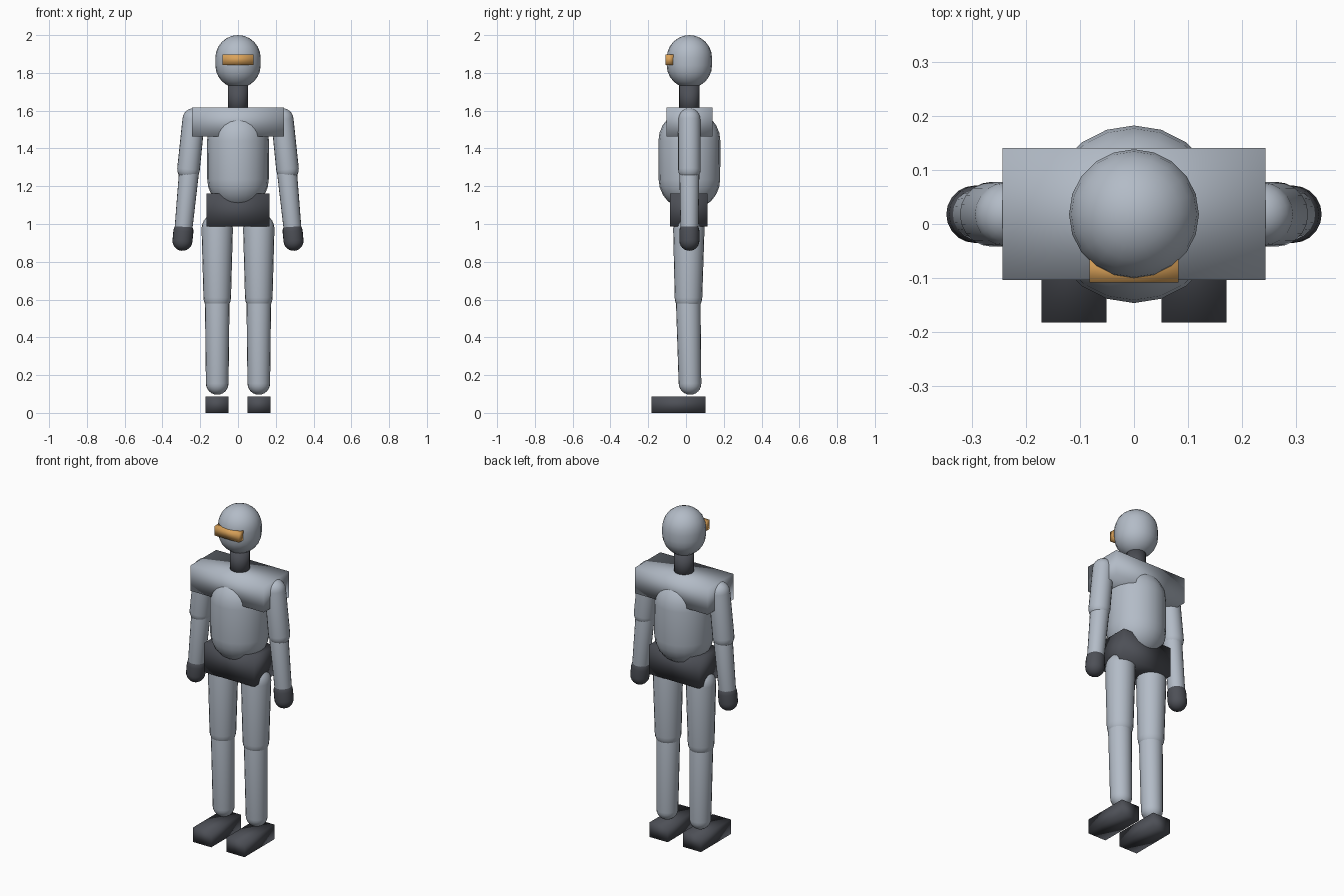
import bpy, bmesh, math
from mathutils import Vector

if "Cube" in bpy.data.objects:
    bpy.data.objects.remove(bpy.data.objects["Cube"])

SEGMENTS = 20   # sides around every round part
RINGS = 6       # rings in each rounded end
YC = 0.018      # depth of the body's centre line


def material(name, rgb):
    m = bpy.data.materials.new(name)
    m.diffuse_color = (*rgb, 1.0)
    m.use_nodes = True
    m.node_tree.nodes["Principled BSDF"].inputs["Base Color"].default_value = m.diffuse_color
    return m


LIGHT = material("light grey", (0.45, 0.50, 0.57))
DARK = material("dark grey", (0.075, 0.08, 0.095))
AMBER = material("amber", (0.70, 0.36, 0.10))


def finish(bm, name, mat, smooth=True):
    bmesh.ops.recalc_face_normals(bm, faces=bm.faces)
    mesh = bpy.data.meshes.new(name)
    bm.to_mesh(mesh)
    bm.free()
    mesh.materials.append(mat)
    for p in mesh.polygons:
        p.use_smooth = smooth
    obj = bpy.data.objects.new(name, mesh)
    bpy.context.collection.objects.link(obj)
    return obj


def box(name, mat, low, high, smooth=True):
    bm = bmesh.new()
    bmesh.ops.create_cube(bm, size=1)
    low, high = Vector(low), Vector(high)
    for v in bm.verts:
        v.co = Vector([low[i] + (v.co[i] + 0.5) * (high[i] - low[i]) for i in range(3)])
    return finish(bm, name, mat, smooth)


def capsule(name, mat, bottom, r0, top, r1):
    """Round-ended, optionally tapered limb between two sphere centres."""
    bottom, top = Vector(bottom), Vector(top)
    axis = (top - bottom).normalized()
    side = Vector((0, 1, 0))
    other = side.cross(axis)
    bm = bmesh.new()
    rings = []
    for centre, r, start in ((bottom, r0, -90), (top, r1, 0)):
        for k in range(RINGS + 1):
            lat = math.radians(start + 90 * k / RINGS)
            if abs(math.cos(lat)) < 1e-6:
                continue
            mid = centre + axis * (r * math.sin(lat))
            rad = r * math.cos(lat)
            rings.append([bm.verts.new(mid + rad * (
                math.cos(a) * side + math.sin(a) * other))
                for a in (2 * math.pi * i / SEGMENTS for i in range(SEGMENTS))])
    tips = bm.verts.new(bottom - axis * r0), bm.verts.new(top + axis * r1)
    for i in range(SEGMENTS):
        j = (i + 1) % SEGMENTS
        for a, b in zip(rings, rings[1:]):
            bm.faces.new((a[i], a[j], b[j], b[i]))
        bm.faces.new((tips[0], rings[0][j], rings[0][i]))
        bm.faces.new((tips[1], rings[-1][i], rings[-1][j]))
    return finish(bm, name, mat)


# Head, visor and neck
capsule("head", LIGHT, (0, YC, 1.84), 0.12, (0, YC, 1.88), 0.12)
box("visor", AMBER, (-0.082, -0.108, 1.842), (0.082, -0.066, 1.898))
bm = bmesh.new()
bmesh.ops.create_cone(bm, cap_ends=True, segments=SEGMENTS, radius1=0.054,
                      radius2=0.054, depth=0.16)
bmesh.ops.translate(bm, verts=bm.verts, vec=(0, YC, 1.66))
neck = finish(bm, "neck", DARK)

# Trunk
box("shoulder_block", LIGHT, (-0.243, -0.103, 1.463), (0.243, 0.14, 1.617))
capsule("torso", LIGHT, (0, YC, 1.237), 0.163, (0, YC, 1.44), 0.164)
box("pelvis", DARK, (-0.167, -0.085, 0.987), (0.167, 0.113, 1.162))

# Limbs, mirrored left and right
for label, s in (("left", 1), ("right", -1)):
    capsule(label + "_upper_arm", LIGHT, (s * 0.262, YC, 1.29), 0.06,
            (s * 0.235, YC, 1.554), 0.059)
    capsule(label + "_forearm", LIGHT, (s * 0.289, YC, 0.97), 0.047,
            (s * 0.259, YC, 1.28), 0.053)
    capsule(label + "_hand", DARK, (s * 0.294, YC, 0.911), 0.053,
            (s * 0.289, YC, 0.962), 0.053)
    capsule(label + "_thigh", LIGHT, (s * 0.11, 0.013, 0.61), 0.073,
            (s * 0.11, 0.015, 0.975), 0.083)
    capsule(label + "_shin", LIGHT, (s * 0.11, 0.021, 0.156), 0.06,
            (s * 0.11, 0.012, 0.58), 0.065)
    box(label + "_foot", DARK, (s * 0.111 - 0.06, -0.182, 0),
        (s * 0.111 + 0.06, 0.102, 0.088))
